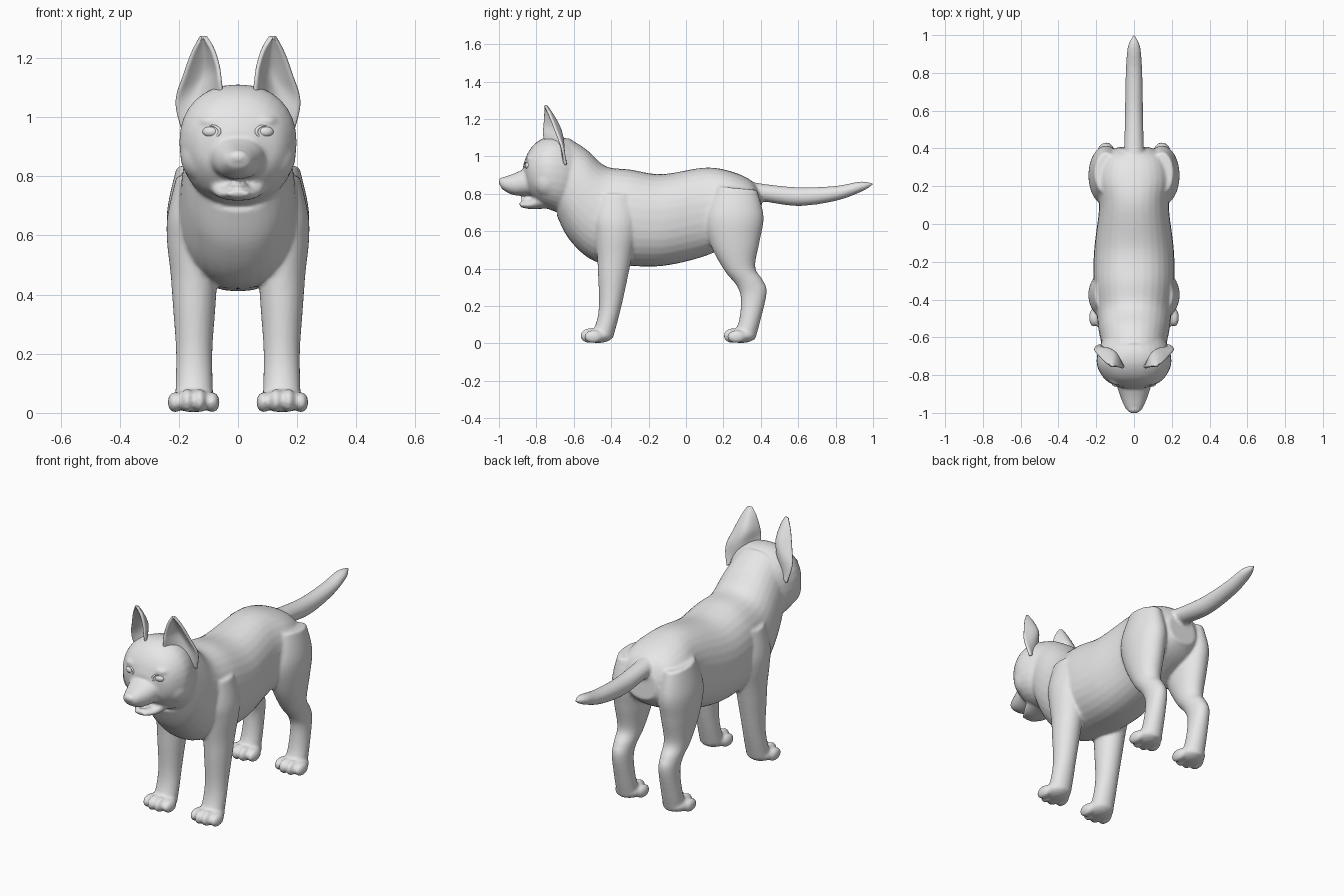
import bpy, bmesh
from math import sin, cos, pi, copysign
from mathutils import Vector, Matrix

cube = bpy.data.objects.get("Cube")
if cube:
    bpy.data.objects.remove(cube, do_unlink=True)

grey = bpy.data.materials.new("plain_grey")
grey.use_nodes = True
grey.diffuse_color = (0.8, 0.8, 0.8, 1)
grey.node_tree.nodes["Principled BSDF"].inputs["Base Color"].default_value = (0.8, 0.8, 0.8, 1)


def blend(points, t):
    """Smooth curve through a list of tuples, t from 0 to 1."""
    f = t * (len(points) - 1)
    i = min(int(f), len(points) - 2)
    u = f - i
    p = [points[max(0, min(len(points) - 1, i + k))] for k in (-1, 0, 1, 2)]
    return [b + 0.5 * u * (c - a + u * (2*a - 5*b + 4*c - d + u * (3*(b - c) + d - a)))
            for a, b, c, d in zip(*p)]


def loft(bm, rings, x=0, power=1.0, steps=6, n=32):
    """Rings of (y, z) edge, opposite (y, z) edge, x offset from x, half width."""
    count = (len(rings) - 1) * steps
    loops = []
    for k in range(count + 1):
        ya, za, yb, zb, w = blend(rings, k / count)
        loop = []
        for j in range(n):
            a = 2 * pi * j / n
            c = copysign(abs(cos(a)) ** power, cos(a))
            s = copysign(abs(sin(a)) ** power, sin(a))
            loop.append(bm.verts.new((x + w * s, (ya + yb + (ya - yb) * c) / 2,
                                      (za + zb + (za - zb) * c) / 2)))
        loops.append(loop)
    for lo, hi in zip(loops, loops[1:]):
        for j in range(n):
            bm.faces.new((lo[j], lo[j - 1], hi[j - 1], hi[j]))
    bm.faces.new(loops[0])
    bm.faces.new(loops[-1][::-1])


def ball(bm, center, size):
    m = Matrix.Translation(center) @ Matrix.Diagonal((*size, 1))
    bmesh.ops.create_uvsphere(bm, u_segments=24, v_segments=14, radius=1, matrix=m)


def finish(bm, name):
    bmesh.ops.recalc_face_normals(bm, faces=bm.faces)
    for f in bm.faces:
        f.smooth = True
    mesh = bpy.data.meshes.new(name)
    bm.to_mesh(mesh)
    bm.free()
    mesh.materials.append(grey)
    ob = bpy.data.objects.new(name, mesh)
    bpy.context.collection.objects.link(ob)
    return ob


body = bmesh.new()

# Torso and neck
loft(body, [(-.63, 1.1, -.69, .68, .165), (-.53, 1.035, -.62, .55, .185),
            (-.43, .948, -.49, .44, .2), (-.3, .93, -.3, .415, .215),
            (-.13, .905, -.12, .415, .21), (.1, .94, .08, .46, .185),
            (.24, .92, .22, .52, .2), (.35, .87, .34, .58, .17),
            (.4, .8, .41, .64, .09)], power=.9)

# Tail
loft(body, [(.28, .88, .3, .76, .06), (.4, .855, .4, .76, .052), (.6, .835, .6, .735, .048),
            (.8, .842, .8, .762, .044), (.93, .865, .94, .812, .034),
            (1, .858, 1, .848, .006)])

# Skull
loft(body, [(-.56, 1.04, -.58, .74, .14), (-.65, 1.1, -.66, .7, .185),
            (-.73, 1.108, -.74, .72, .198), (-.8, 1.075, -.79, .75, .175),
            (-.845, 1.02, -.83, .79, .135), (-.872, .95, -.85, .82, .07)], power=.9)

# Muzzle, nose, lower jaw and tongue
loft(body, [(-.77, .97, -.8, .79, .11), (-.86, .935, -.86, .79, .09),
            (-.92, .908, -.92, .793, .07), (-.97, .89, -.965, .812, .05),
            (-.993, .875, -.99, .832, .035)], power=.9)
ball(body, (0, -.98, .865), (.037, .023, .024))
loft(body, [(-.7, .84, -.7, .72, .11), (-.78, .81, -.77, .72, .095),
            (-.84, .765, -.83, .718, .07), (-.895, .752, -.885, .728, .034)], power=.9)
ball(body, (0, -.84, .77), (.034, .045, .012))

front_leg = [(-.47, .8, -.28, .8, .06), (-.5, .67, -.25, .67, .09), (-.49, .58, -.26, .58, .092),
             (-.475, .46, -.285, .48, .08), (-.47, .36, -.31, .36, .072),
             (-.465, .22, -.34, .22, .062), (-.475, .13, -.365, .12, .062),
             (-.5, .06, -.39, .03, .065)]
hind_leg = [(.16, .84, .38, .82, .06), (.1, .68, .415, .68, .092), (.13, .53, .395, .55, .085),
            (.205, .39, .37, .41, .065), (.27, .31, .41, .34, .054),
            (.293, .24, .432, .275, .05), (.285, .13, .4, .13, .055),
            (.26, .06, .37, .02, .06)]

for side in (1, -1):
    # Legs, with a pad and four toes on each paw
    for rings, toe_y in ((front_leg, -.565), (hind_leg, .2)):
        loft(body, rings, x=side * .148)
        ball(body, (side * .15, toe_y + .095, .042), (.076, .08, .04))
        for k in (-1.5, -.5, .5, 1.5):
            back = .02 * (abs(k) - .5)
            ball(body, (side * .15 + k * .042, toe_y + .05 + back, .041 - back / 4),
                 (.025, .05, .04 - back / 4))
    # Brows and cheeks
    ball(body, (side * .085, -.815, .985), (.05, .04, .025))
    ball(body, (side * .12, -.74, .87), (.075, .08, .09))

dog = finish(body, "body")
remesh = dog.modifiers.new("merge", 'REMESH')
remesh.mode = 'VOXEL'
remesh.voxel_size = .008
remesh.use_smooth_shade = True
smooth = dog.modifiers.new("soften", 'SMOOTH')
smooth.factor = .5
smooth.iterations = 7

# Cupped ears: inner edge, outer edge (x, y, z) and depth of the cup
ear = [(.05, -.75, 1.06, .19, -.64, .95, .01), (.058, -.765, 1.12, .212, -.665, 1.05, .045),
       (.066, -.762, 1.17, .185, -.7, 1.14, .05), (.085, -.757, 1.23, .155, -.73, 1.22, .025),
       (.112, -.755, 1.272, .125, -.752, 1.272, .003)]
rows, cols = 24, 14
for side, label in ((1, "left"), (-1, "right")):
    bm = bmesh.new()
    grid = []
    for r in range(rows + 1):
        xi, yi, zi, xo, yo, zo, depth = blend(ear, r / rows)
        row = []
        for c in range(cols + 1):
            s = c / cols
            p = Vector((xi, yi, zi)).lerp((xo, yo, zo), s)
            p += Vector((-.35, 1, 0)) * depth * sin(pi * s)
            p.x *= side
            row.append(bm.verts.new(p))
        grid.append(row)
    for lo, hi in zip(grid, grid[1:]):
        for c in range(cols):
            bm.faces.new((lo[c], lo[c + 1], hi[c + 1], hi[c]))
    shell = finish(bm, label + "_ear")
    thick = shell.modifiers.new("thickness", 'SOLIDIFY')
    thick.thickness = .016
    thick.offset = 0
    round_off = shell.modifiers.new("round", 'SUBSURF')
    round_off.levels = round_off.render_levels = 1

    # Eyeball and almond eyelid rim
    bm = bmesh.new()
    ball(bm, (side * .09, -.838, .95), (.031, .024, .021))
    finish(bm, label + "_eye")
    bpy.ops.mesh.primitive_torus_add(major_radius=.031, minor_radius=.006, major_segments=32,
                                     minor_segments=8, location=(side * .09, -.848, .95),
                                     rotation=(pi / 2, 0, side * .45))
    lid = bpy.context.object
    lid.name = label + "_eyelid"
    lid.scale = (1, .68, 1)
    lid.data.materials.append(grey)
    bpy.ops.object.shade_smooth()
